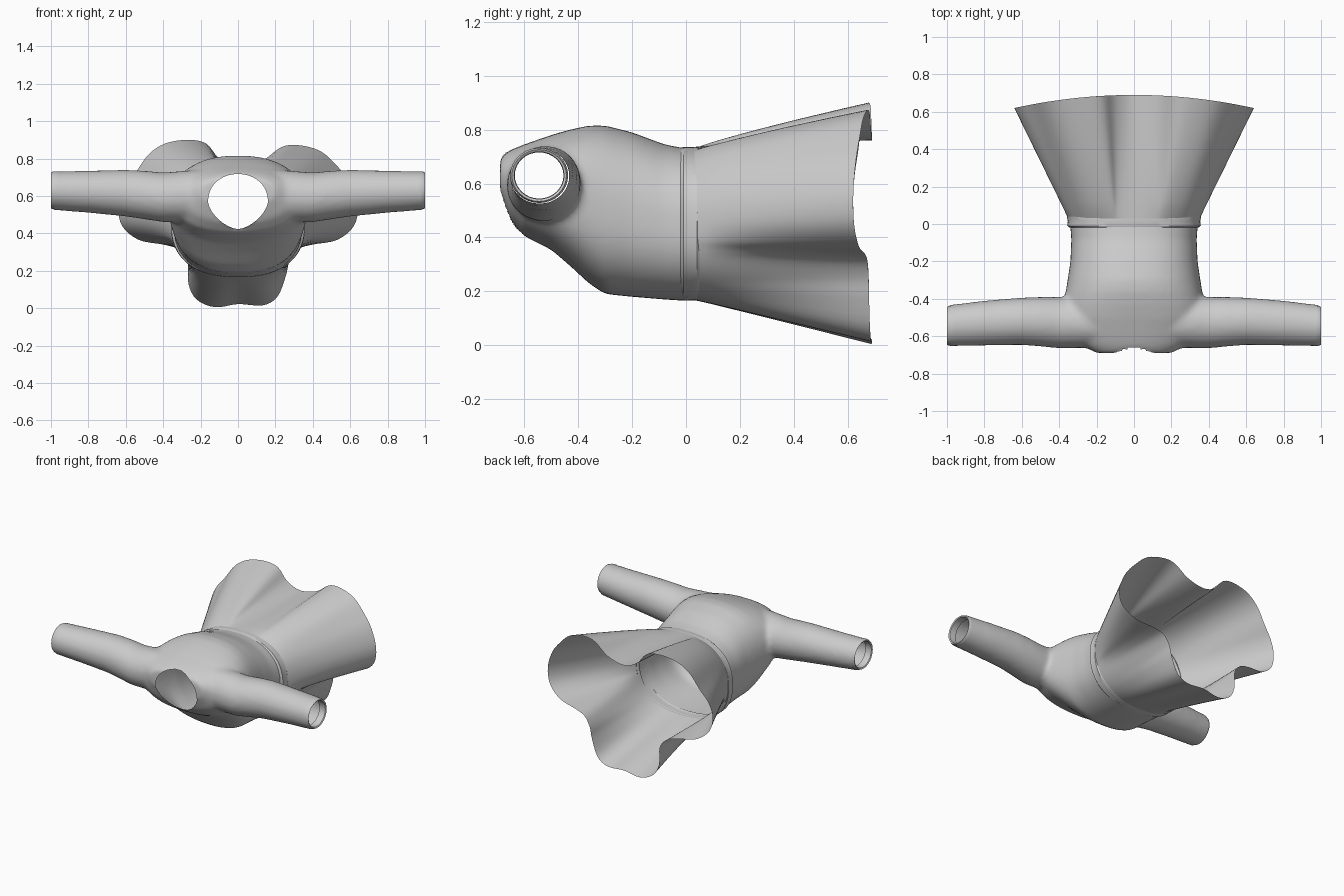
import bpy, bmesh, math
from mathutils import Vector

if "Cube" in bpy.data.objects:
    bpy.data.objects.remove(bpy.data.objects["Cube"])

TAU = 2 * math.pi


def sgn_pow(v, p):
    return math.copysign(abs(v) ** p, v)


def make_object(name, bm):
    bmesh.ops.recalc_face_normals(bm, faces=bm.faces[:])
    me = bpy.data.meshes.new(name)
    bm.to_mesh(me)
    bm.free()
    ob = bpy.data.objects.new(name, me)
    bpy.context.collection.objects.link(ob)
    return ob


def activate(ob):
    bpy.ops.object.select_all(action='DESELECT')
    ob.select_set(True)
    bpy.context.view_layer.objects.active = ob


def smooth(ob, deg=40):
    activate(ob)
    bpy.ops.object.shade_smooth_by_angle(angle=math.radians(deg))


def loft(bm, rings, caps=False):
    rows = [[bm.verts.new(p) for p in r] for r in rings]
    for a, b in zip(rows, rows[1:]):
        for i in range(len(a)):
            j = (i + 1) % len(a)
            bm.faces.new((a[i], a[j], b[j], b[i]))
    if caps:
        bm.faces.new(rows[0][::-1])
        bm.faces.new(rows[-1])


def body_ring(y, hx, z0, z1, p=2.4, n=64):
    cz, hz = (z0 + z1) / 2, (z1 - z0) / 2
    return [Vector((hx * sgn_pow(math.cos(TAU * i / n), 2 / p), y,
                    cz + hz * sgn_pow(math.sin(TAU * i / n), 2 / p))) for i in range(n)]


def sleeve_ring(x, y0, y1, z0, z1, s=1.0, n=32):
    cy, cz = (y0 + y1) / 2, (z0 + z1) / 2
    return [Vector((x, cy + s * (y1 - y0) / 2 * math.cos(TAU * i / n),
                    cz + s * (z1 - z0) / 2 * math.sin(TAU * i / n))) for i in range(n)]


def catmull(pts, per=5):
    out, n = [], len(pts)
    for i in range(n):
        a, b, c, d = (Vector(pts[(i + k) % n]) for k in (-1, 0, 1, 2))
        for s in range(per):
            t = s / per
            out.append(0.5 * (2 * b + (c - a) * t + (2 * a - 5 * b + 4 * c - d) * t * t
                              + (3 * b - a - 3 * c + d) * t ** 3))
    return out


# bodice: solid torso and sleeves, fused and softened
bm = bmesh.new()
loft(bm, [body_ring(*r) for r in (
    (0.10, 0.35, 0.17, 0.74), (0.0, 0.342, 0.165, 0.73), (-0.08, 0.335, 0.17, 0.745),
    (-0.2, 0.34, 0.18, 0.79), (-0.3, 0.355, 0.19, 0.815), (-0.36, 0.365, 0.23, 0.815),
    (-0.43, 0.375, 0.295, 0.80), (-0.5, 0.37, 0.355, 0.78), (-0.6, 0.33, 0.405, 0.745),
    (-0.65, 0.28, 0.46, 0.725), (-0.69, 0.20, 0.55, 0.70))], True)
SLEEVE = ((0.1, -0.66, -0.40, 0.46, 0.75), (0.4, -0.665, -0.39, 0.46, 0.725),
          (0.5, -0.655, -0.39, 0.475, 0.735), (0.6, -0.647, -0.393, 0.49, 0.74),
          (0.8, -0.65, -0.41, 0.51, 0.735), (1.05, -0.655, -0.44, 0.53, 0.73))
for side in (1, -1):
    loft(bm, [sleeve_ring(side * r[0], *r[1:]) for r in SLEEVE], True)
bodice = make_object("bodice", bm)
activate(bodice)
mod = bodice.modifiers.new("fuse", 'REMESH')
mod.mode = 'VOXEL'
mod.voxel_size = 0.014
bpy.ops.object.modifier_apply(modifier="fuse")
mod = bodice.modifiers.new("soften", 'SMOOTH')
mod.factor, mod.iterations = 0.5, 10
bpy.ops.object.modifier_apply(modifier="soften")

# open the waist and sleeve ends
bm = bmesh.new()
bm.from_mesh(bodice.data)
for co, no in (((0, 0.03, 0), (0, 1, 0)), ((0.98, 0, 0), (1, 0, 0)), ((-0.98, 0, 0), (-1, 0, 0))):
    bmesh.ops.bisect_plane(bm, geom=bm.verts[:] + bm.edges[:] + bm.faces[:],
                           plane_co=co, plane_no=no, clear_outer=True)


# neck opening, pointed at the lower end
def neck(co):
    dz = co.z - 0.57
    p = 2.1 if dz > 0 else 1.6
    return (abs(co.x / 0.16) ** p + abs(dz / 0.147) ** p) ** (1 / p)


bmesh.ops.delete(bm, context='FACES', geom=[
    f for f in bm.faces
    if f.calc_center_median().y < -0.45 and neck(f.calc_center_median()) < 1])
for v in bm.verts:
    if v.is_boundary and v.co.y < -0.45 and abs(v.co.x) < 0.3:
        k = neck(v.co)
        v.co.x /= k
        v.co.z = 0.57 + (v.co.z - 0.57) / k
bm.to_mesh(bodice.data)
bm.free()
smooth(bodice)

# cuffs with a turned-in lip
for side, name in ((1, "right_cuff"), (-1, "left_cuff")):
    bm = bmesh.new()
    loft(bm, [sleeve_ring(side * x, -0.652, -0.437, 0.528, 0.732, s) for x, s in (
        (0.965, 1.0), (0.985, 1.0), (1.0, 0.94), (0.995, 0.86), (0.95, 0.84))])
    smooth(make_object(name, bm), 50)

# waistband
bm = bmesh.new()
loft(bm, [body_ring(y, 0.345 + d, 0.17 - d * 0.3, 0.732 + d * 0.3) for y, d in (
    (-0.02, -0.002), (-0.01, 0.012), (0.015, 0.009), (0.04, 0.014), (0.05, 0.008))])
smooth(make_object("waistband", bm), 30)

# skirt: waist outline flaring to a wavy hem
HEM = [(0.64, 0.55), (0.60, 0.67), (0.53, 0.76), (0.44, 0.84), (0.32, 0.872), (0.23, 0.86),
       (0.13, 0.79), (0.0, 0.76), (-0.10, 0.80), (-0.17, 0.88), (-0.27, 0.90), (-0.39, 0.88),
       (-0.48, 0.82), (-0.55, 0.72), (-0.61, 0.64), (-0.64, 0.55), (-0.62, 0.44), (-0.53, 0.365),
       (-0.40, 0.34), (-0.32, 0.315), (-0.27, 0.25), (-0.265, 0.13), (-0.22, 0.045), (-0.12, 0.005),
       (0.0, 0.022), (0.13, 0.015), (0.21, 0.06), (0.255, 0.17), (0.275, 0.25), (0.32, 0.315),
       (0.40, 0.34), (0.53, 0.365), (0.62, 0.44)]
rings = []
hem = catmull([(x, z, 0) for x, z in HEM], 4)
STEPS = 14
for k in range(STEPS + 1):
    t = k / STEPS
    ring = []
    for h in hem:
        a = math.atan2((h.y - 0.455) / 0.285, h.x / 0.355)
        r = (abs(math.cos(a)) ** 2.4 + abs(math.sin(a)) ** 2.4) ** (-1 / 2.4)
        wx, wz = 0.352 * r * math.cos(a), 0.452 + 0.284 * r * math.sin(a)
        y_end = 0.69 - 0.07 * (h.x / 0.64) ** 2
        tz = t ** 0.8 if h.y > 0.5 else t
        ring.append(Vector((wx + (h.x - wx) * t, 0.03 + (y_end - 0.03) * t, wz + (h.y - wz) * tz)))
    rings.append(ring)
bm = bmesh.new()
loft(bm, rings)
smooth(make_object("skirt", bm), 30)
